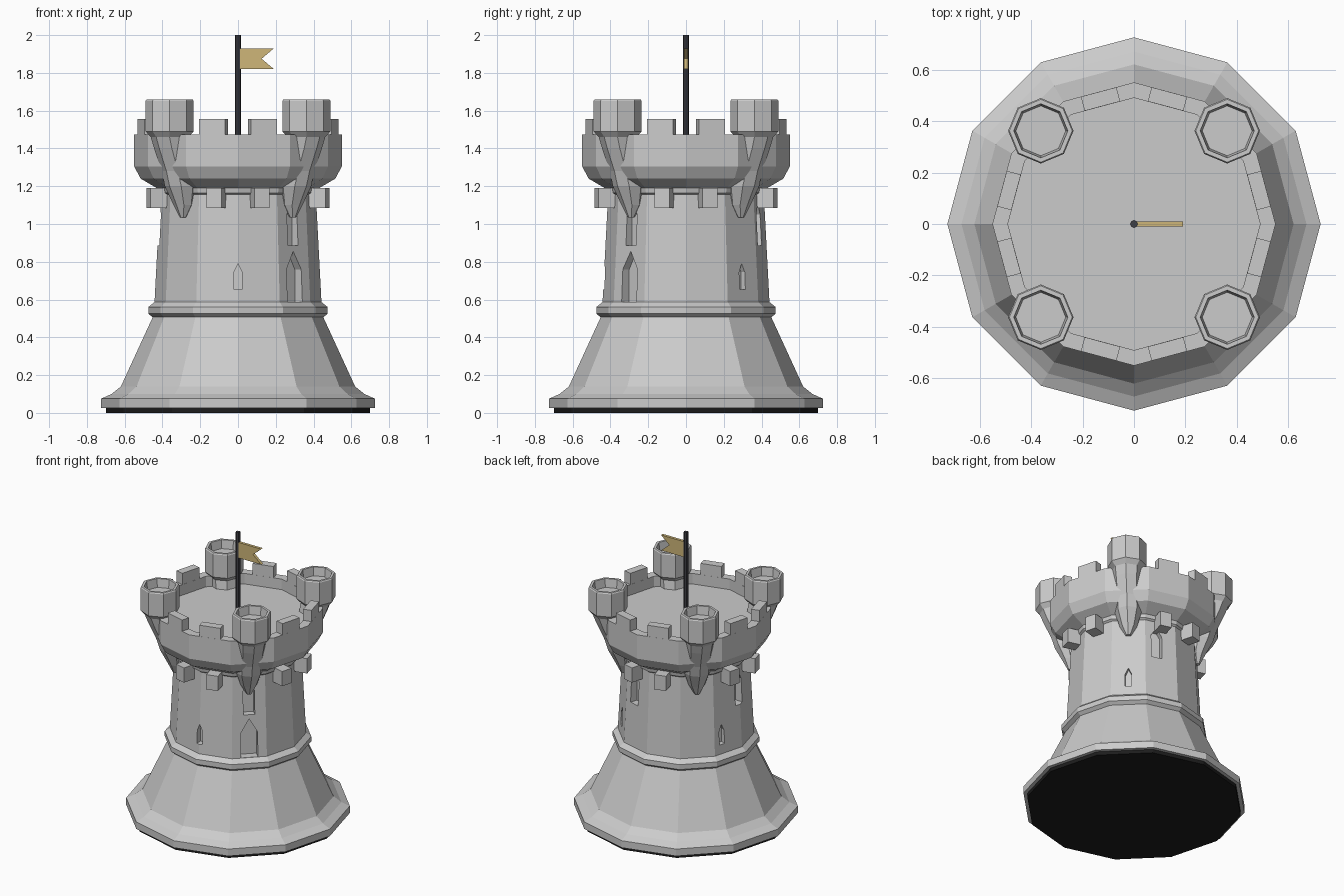
import bpy, bmesh
from math import sin, cos, pi, radians

if "Cube" in bpy.data.objects:
    bpy.data.objects.remove(bpy.data.objects["Cube"])


def finish(name, bm, color=None):
    bmesh.ops.recalc_face_normals(bm, faces=bm.faces[:])
    me = bpy.data.meshes.new(name)
    bm.to_mesh(me)
    bm.free()
    ob = bpy.data.objects.new(name, me)
    bpy.context.collection.objects.link(ob)
    if color:
        mat = bpy.data.materials.new(name + "_color")
        mat.diffuse_color = (*color, 1)
        mat.use_nodes = True
        mat.node_tree.nodes["Principled BSDF"].inputs["Base Color"].default_value = mat.diffuse_color
        me.materials.append(mat)
    return ob


def loft(name, rings, sides=12, color=None):
    """Stack of polygon rings (radius, z, x offset), capped at both ends."""
    bm = bmesh.new()
    loops = []
    for r, z, *off in rings:
        ox = off[0] if off else 0
        loops.append([bm.verts.new((ox + r * cos(2 * pi * i / sides),
                                    r * sin(2 * pi * i / sides), z))
                      for i in range(sides)])
    for a, b in zip(loops, loops[1:]):
        for i in range(sides):
            j = (i + 1) % sides
            bm.faces.new((a[i], a[j], b[j], b[i]))
    bm.faces.new(loops[0])
    bm.faces.new(loops[-1])
    return finish(name, bm, color)


def prism(name, outline, d0, d1, color=None):
    """Outline in (y, z) extruded along local x from d0 to d1."""
    bm = bmesh.new()
    a = [bm.verts.new((d0, y, z)) for y, z in outline]
    b = [bm.verts.new((d1, y, z)) for y, z in outline]
    bm.faces.new(a)
    bm.faces.new(b)
    n = len(outline)
    for i in range(n):
        j = (i + 1) % n
        bm.faces.new((a[i], a[j], b[j], b[i]))
    return finish(name, bm, color)


def rect(w, z0, z1):
    return [(-w / 2, z0), (w / 2, z0), (w / 2, z1), (-w / 2, z1)]


def arch(w, z0, shoulder, tip):
    return [(-w / 2, z0), (w / 2, z0), (w / 2, shoulder), (0, tip), (-w / 2, shoulder)]


# Dark foot and flared skirt
loft("foot_pad", [(.70, 0), (.70, .03)], color=(.012, .012, .012))
loft("base_skirt", [(.725, .025), (.725, .075), (.67, .10), (.62, .14), (.45, .51)])
loft("string_course", [(.45, .505), (.475, .525), (.475, .56), (.44, .588)])

# Tower wall with recessed windows
wall = loft("tower_wall", [(.445, .50), (.442, .585), (.41, 1.2)])
windows = [(-45, arch(.11, .588, .76, .855), .37)]
windows += [(a, arch(.075, .885, 1.05, 1.11), .365) for a in (-45, 71, 180)]
windows += [(a, arch(.042, .652, .745, .79), .39) for a in (-90, 45, 158)]
for angle, outline, depth in windows:
    cutter = prism("window_cutter", outline, depth, .6)
    cutter.rotation_euler.z = radians(angle)
    cutter.hide_render = True
    mod = wall.modifiers.new("window", 'BOOLEAN')
    mod.operation = 'DIFFERENCE'
    mod.solver = 'EXACT'
    mod.object = cutter
    bpy.context.view_layer.objects.active = wall
    bpy.ops.object.modifier_apply(modifier=mod.name)
    bpy.data.objects.remove(cutter)

# Overhanging parapet with sunken roof floor
loft("parapet", [(.405, 1.15), (.425, 1.165), (.43, 1.19), (.515, 1.24), (.55, 1.305),
                 (.55, 1.475), (.49, 1.475), (.49, 1.40)])

# Merlons and corbels on every facet not covered by a turret
for k in range(12):
    if k % 3 == 1:
        continue
    a = radians(15 + 30 * k)
    prism("merlon", rect(.143, 1.46, 1.555), .474, .531).rotation_euler.z = a
    prism("corbel", rect(.08, 1.085, 1.19), .37, .49).rotation_euler.z = a

# Corner turrets on curved brackets
for k in range(4):
    t = loft("corner_turret", [
        (.018, 1.035, .41), (.055, 1.10, .405), (.087, 1.20, .425), (.086, 1.28, .45),
        (.094, 1.40, .495), (.10, 1.46, .512), (.127, 1.49, .512), (.127, 1.652, .512),
        (.122, 1.66, .512), (.105, 1.66, .512), (.097, 1.60, .512)], sides=8)
    t.rotation_euler.z = radians(45 + 90 * k)

# Flagpole and swallow-tailed flag
loft("flagpole", [(.015, 1.39), (.015, 2.0)], sides=8, color=(.05, .05, .06))
flag = prism("flag", [(.01, 1.82), (.19, 1.82), (.125, 1.875), (.19, 1.93), (.01, 1.93)],
             -.01, .01, color=(.62, .47, .19))
flag.rotation_euler.z = radians(-90)
